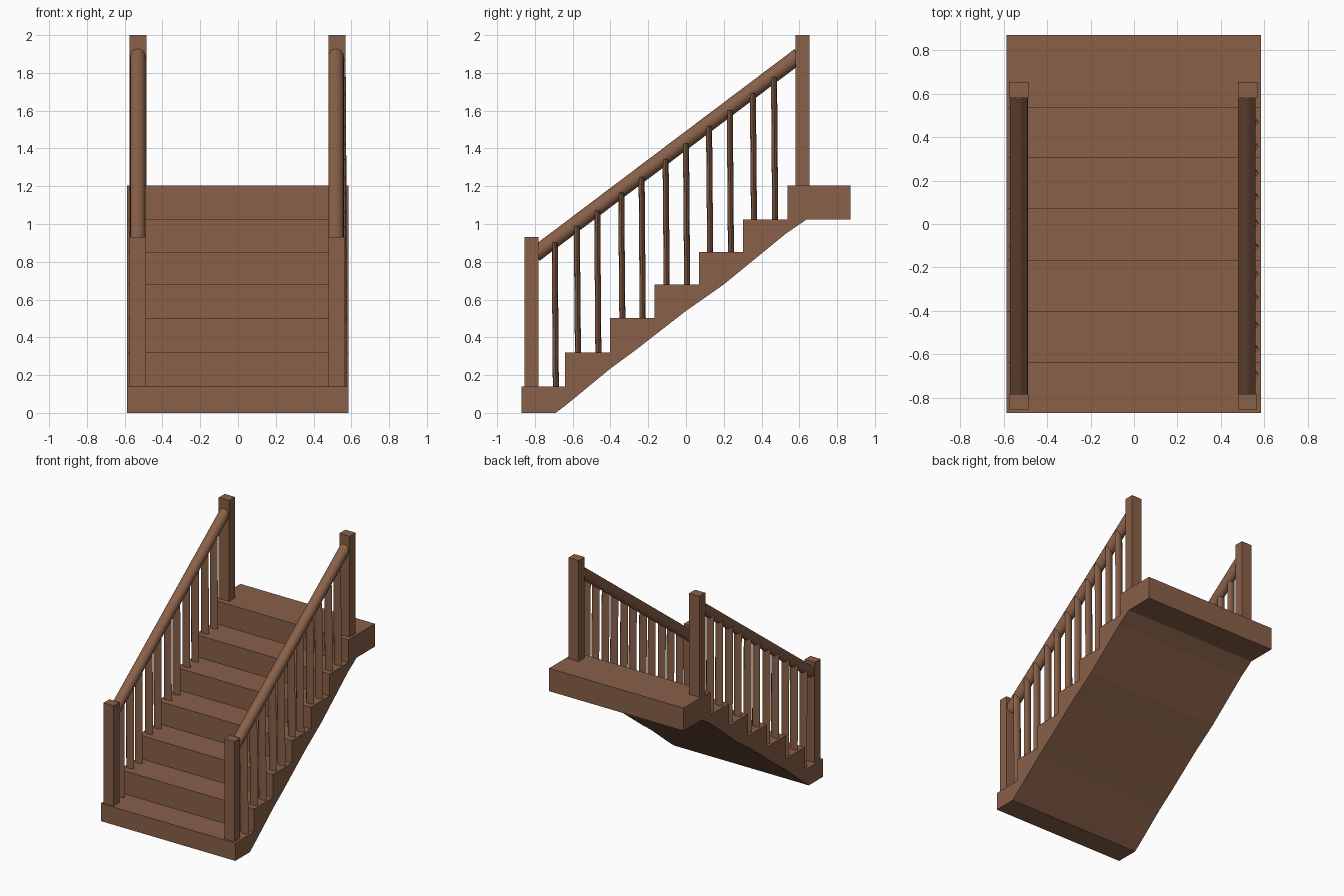
import bpy, bmesh, math
from mathutils import Vector

if "Cube" in bpy.data.objects:
    bpy.data.objects.remove(bpy.data.objects["Cube"])

wood = bpy.data.materials.new("brown wood")
wood.diffuse_color = (0.25, 0.118, 0.066, 1)
wood.use_nodes = True
wood.node_tree.nodes["Principled BSDF"].inputs["Base Color"].default_value = wood.diffuse_color


def finish(name, bm, smooth=False):
    bmesh.ops.recalc_face_normals(bm, faces=bm.faces)
    me = bpy.data.meshes.new(name)
    bm.to_mesh(me)
    bm.free()
    me.materials.append(wood)
    ob = bpy.data.objects.new(name, me)
    bpy.context.collection.objects.link(ob)
    if smooth:
        bpy.ops.object.select_all(action='DESELECT')
        ob.select_set(True)
        bpy.context.view_layer.objects.active = ob
        bpy.ops.object.shade_smooth_by_angle(angle=math.radians(50))
    return ob


def box(name, x0, x1, y0, y1, z0, z1):
    bm = bmesh.new()
    bmesh.ops.create_cube(bm, size=1)
    for v in bm.verts:
        v.co = ((x0 + x1) / 2 + v.co.x * (x1 - x0),
                (y0 + y1) / 2 + v.co.y * (y1 - y0),
                (z0 + z1) / 2 + v.co.z * (z1 - z0))
    return finish(name, bm)


def bar(name, a, b, u, v, sides):
    """Closed bar from a to b with an elliptical section spanned by u and v."""
    bm = bmesh.new()
    rings = []
    for c in (Vector(a), Vector(b)):
        rings.append([bm.verts.new(c + Vector(u) * math.cos(t) + Vector(v) * math.sin(t))
                      for t in (2 * math.pi * i / sides for i in range(sides))])
    for i in range(sides):
        j = (i + 1) % sides
        bm.faces.new((rings[0][i], rings[0][j], rings[1][j], rings[1][i]))
    bm.faces.new(rings[0])
    bm.faces.new(rings[1])
    return finish(name, bm, True)


# Stair body: stepped profile with a sloping underside, extruded across x
edges = [-0.87, -0.64, -0.403, -0.167, 0.07, 0.303, 0.537, 0.87]
heights = [0.14, 0.32, 0.503, 0.68, 0.852, 1.025, 1.205]
profile = [(-0.87, 0)]
for i, h in enumerate(heights):
    profile += [(edges[i], h), (edges[i + 1], h)]
profile += [(0.87, 1.025), (0.64, 1.025), (0.53, 0.95), (0.2, 0.68), (0.0, 0.54),
            (-0.27, 0.33), (-0.4, 0.235), (-0.6, 0.07), (-0.65, 0.03), (-0.69, 0)]
bm = bmesh.new()
face = bm.faces.new([bm.verts.new((-0.588, y, z)) for y, z in profile])
ext = bmesh.ops.extrude_face_region(bm, geom=[face])
bmesh.ops.translate(bm, vec=(1.174, 0, 0),
                    verts=[g for g in ext["geom"] if isinstance(g, bmesh.types.BMVert)])
finish("stair_body", bm)


def rail_z(y):
    return 0.853 + (y + 0.78) * 0.754


def tread_z(y):
    return next(h for h, e in zip(heights, edges[1:]) if y < e)


baluster_y = [-0.695, -0.578, -0.470, -0.343, -0.235, -0.108,
              0.0, 0.122, 0.232, 0.354, 0.466]
slope = math.atan(0.754)
for side, s, rail_x in (("left", -1, -0.53), ("right", 1, 0.519)):
    # Newel posts
    cx = -0.53 if s < 0 else 0.523
    box(side + "_front_newel", cx - 0.044, cx + 0.044, -0.855, -0.782, 0.13, 0.93)
    box(side + "_back_newel", cx - 0.045, cx + 0.045, 0.58, 0.655, 1.195, 2.0)
    # Round handrail
    r = 0.041
    bar(side + "_handrail", (rail_x, -0.80, rail_z(-0.80)), (rail_x, 0.60, rail_z(0.60)),
        (r, 0, 0), (0, -r * math.sin(slope), r * math.cos(slope)), 20)
    # Flattened balusters
    for i, y in enumerate(baluster_y):
        bar(f"{side}_baluster_{i + 1}", (s * 0.54, y + 0.006, tread_z(y) - 0.01),
            (s * 0.538, y, rail_z(y) - 0.015), (0.034, 0, 0), (0, 0.016, 0), 8)
